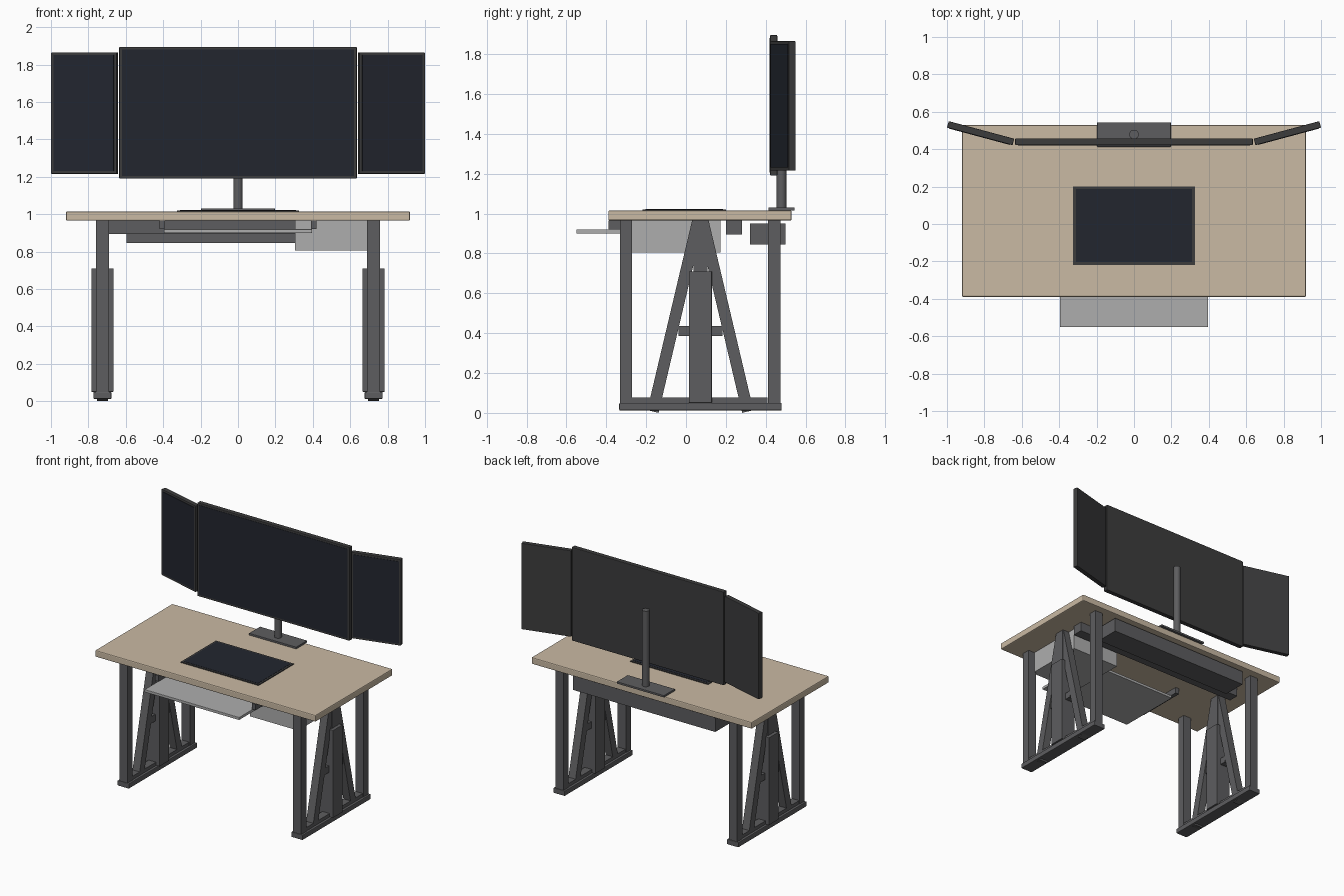
import bpy, math
from mathutils import Matrix, Vector

if "Cube" in bpy.data.objects:
    bpy.data.objects.remove(bpy.data.objects["Cube"])


def material(name, r, g, b):
    m = bpy.data.materials.new(name)
    m.diffuse_color = (r, g, b, 1)
    m.use_nodes = True
    m.node_tree.nodes["Principled BSDF"].inputs["Base Color"].default_value = m.diffuse_color
    return m


WOOD = material("wood", 0.59, 0.49, 0.37)
STEEL = material("dark_steel", 0.11, 0.11, 0.115)
FRAME = material("bezel", 0.045, 0.045, 0.046)
GLASS = material("screen_glass", 0.016, 0.019, 0.028)
LIGHT = material("light_metal", 0.42, 0.42, 0.42)


def box(name, x, y, z, mat, bevel=0.0):
    """Box from (min, max) ranges on each axis, with an optional rounded edge."""
    bpy.ops.mesh.primitive_cube_add(size=1, location=[(a + b) / 2 for a, b in (x, y, z)])
    ob = bpy.context.object
    ob.name = name
    size = Vector([b - a for a, b in (x, y, z)])
    ob.data.transform(Matrix.Diagonal(size).to_4x4())
    ob.data.materials.append(mat)
    if bevel:
        mod = ob.modifiers.new("edge", 'BEVEL')
        mod.width = bevel
        mod.segments = 2
    return ob


def monitor(name, centre, w, h, t, angle=0.0):
    """Framed panel facing -y with a slightly raised screen, turned about z."""
    turn = Matrix.Translation(centre) @ Matrix.Rotation(angle, 4, 'Z')
    rim = 0.015
    body = box(name + "_frame", (-w/2, w/2), (-t/2, t/2), (-h/2, h/2), FRAME, 0.004)
    glass = box(name + "_screen", (-w/2 + rim, w/2 - rim), (-t/2 - 0.002, -t/2 + 0.004),
                (-h/2 + rim, h/2 - rim), GLASS)
    for ob in (body, glass):
        ob.matrix_world = turn @ ob.matrix_world


# Table top
box("table_top", (-0.92, 0.92), (-0.39, 0.53), (0.965, 1.015), WOOD, 0.007)

# Leg frames, one per side
MID = 0.072
for s, side in ((-1, "left"), (1, "right")):
    cx = 0.725 * s

    def part(name, half, y, z, bevel=0.0):
        return box(f"{side}_{name}", (cx - half, cx + half), y, z, STEEL, bevel)

    part("foot", 0.048, (-0.335, 0.48), (0.012, 0.05), 0.005)
    part("lower_rail", 0.03, (-0.27, 0.41), (0.05, 0.076))
    part("front_leg", 0.034, (-0.33, -0.27), (0.05, 0.965))
    part("back_leg", 0.034, (0.412, 0.474), (0.05, 0.965))
    part("lift_column", 0.059, (MID - 0.058, MID + 0.058), (0.05, 0.71), 0.003)
    part("inner_column", 0.034, (MID - 0.035, MID + 0.035), (0.70, 0.965))
    part("crossbar", 0.025, (MID - 0.11, MID + 0.11), (0.385, 0.435))
    # Slanted braces of the A-frame
    for d, end in ((-1, "front"), (1, "back")):
        low = Vector((cx, MID + d * 0.238, 0.007))
        top = Vector((cx, MID + d * 0.01, 0.972))
        run = top - low
        brace = box(f"{side}_{end}_brace", (-0.03, 0.03), (-0.029, 0.029),
                    (-run.length / 2, run.length / 2), STEEL)
        brace.rotation_euler.x = -math.atan2(run.y, run.z)
        brace.location = (low + top) / 2

# Under-table parts
box("cross_beam", (-0.73, 0.73), (0.20, 0.28), (0.895, 0.965), STEEL)
box("cable_tray", (-0.595, 0.595), (0.32, 0.50), (0.845, 0.951), STEEL)
box("drawer_box", (0.305, 0.705), (-0.29, 0.173), (0.805, 0.965), LIGHT)
box("keyboard_tray", (-0.395, 0.395), (-0.55, -0.05), (0.90, 0.92), LIGHT, 0.002)
for s, side in ((-1, "left"), (1, "right")):
    box(side + "_tray_rail", (0.405 * s - 0.015, 0.405 * s + 0.015), (-0.39, 0.0),
        (0.92, 0.965), STEEL)

# Flat tablet on the table
box("tablet_frame", (-0.325, 0.325), (-0.219, 0.201), (1.015, 1.021), FRAME)
box("tablet_screen", (-0.31, 0.31), (-0.204, 0.186), (1.018, 1.0225), GLASS)

# Monitor stand
box("stand_base", (-0.197, 0.197), (0.413, 0.544), (1.015, 1.03), STEEL, 0.002)
bpy.ops.mesh.primitive_cylinder_add(vertices=32, radius=0.025, depth=0.58,
                                    location=(0, 0.479, 1.31))
pole = bpy.context.object
pole.name = "stand_pole"
pole.data.materials.append(STEEL)
bpy.ops.object.shade_smooth_by_angle(angle=math.radians(35))

# Monitors: wide centre, two angled side screens
monitor("centre_monitor", (0, 0.44, 1.5425), 1.27, 0.705, 0.036)
for s, side in ((-1, "left"), (1, "right")):
    monitor(side + "_monitor", (0.82 * s, 0.4855, 1.54), 0.363, 0.65, 0.036,
            s * math.radians(15))
